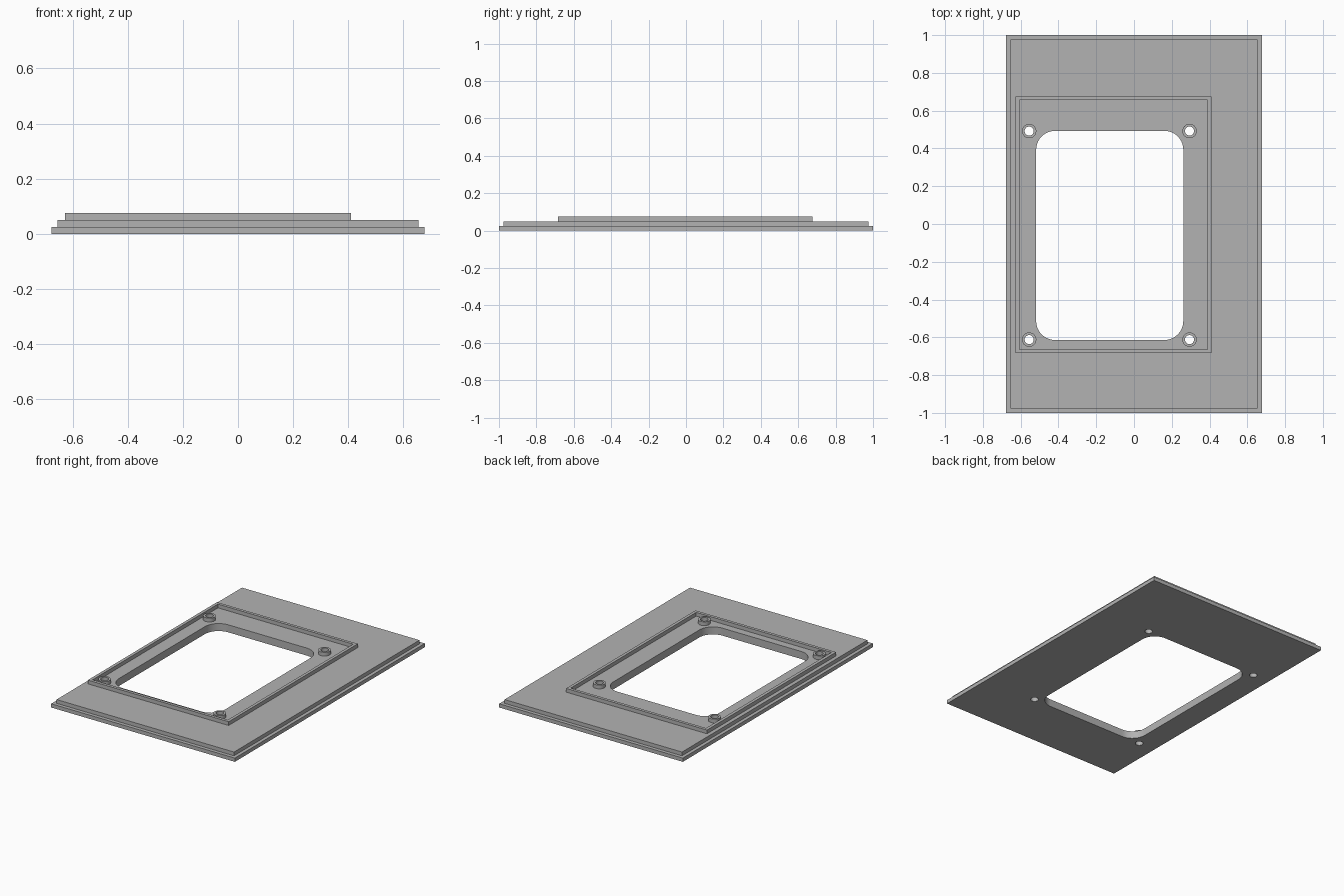
import bpy, bmesh
from math import sin, cos, pi, radians

cube = bpy.data.objects.get("Cube")
if cube:
    bpy.data.objects.remove(cube, do_unlink=True)

grey = bpy.data.materials.new("plain grey")
grey.use_nodes = True
colour = (0.45, 0.45, 0.45, 1)
grey.diffuse_color = colour
grey.node_tree.nodes["Principled BSDF"].inputs["Base Color"].default_value = colour


def rect(x0, x1, y0, y1):
    return [(x0, y0), (x1, y0), (x1, y1), (x0, y1)]


def circle(cx, cy, r, n=32):
    return [(cx + r * cos(2 * pi * i / n), cy + r * sin(2 * pi * i / n)) for i in range(n)]


def rounded(x0, x1, y0, y1, r, n=10):
    centres = rect(x0 + r, x1 - r, y0 + r, y1 - r)
    return [(cx + r * cos(pi / 2 * (k + 2 + i / n)), cy + r * sin(pi / 2 * (k + 2 + i / n)))
            for k, (cx, cy) in enumerate(centres) for i in range(n + 1)]


# Outlines seen from above
outlines = {
    "base": rect(-0.677, 0.677, -1, 1),
    "step": rect(-0.654, 0.654, -0.976, 0.976),
    "rim_outer": rect(-0.628, 0.41, -0.684, 0.676),
    "rim_inner": rect(-0.607, 0.39, -0.664, 0.656),
    "window": rounded(-0.518, 0.261, -0.614, 0.493, 0.1),
}
bosses, holes = [], []
for i, (x, y) in enumerate(rect(-0.555, 0.294, -0.612, 0.492)):
    bosses.append(f"boss{i}")
    holes.append(f"hole{i}")
    outlines[bosses[i]] = circle(x, y, 0.038)
    outlines[holes[i]] = circle(x, y, 0.024)

BOTTOM, LEDGE, TOP, RIM = 0, 0.025, 0.05, 0.075
bm = bmesh.new()
loops = {}


def loop(name, z):
    if (name, z) not in loops:
        loops[name, z] = [bm.verts.new((x, y, z)) for x, y in outlines[name]]
    return loops[name, z]


def wall(name, z0, z1):
    a, b = loop(name, z0), loop(name, z1)
    for i in range(len(a)):
        j = (i + 1) % len(a)
        bm.faces.new((a[i], a[j], b[j], b[i]))


def flat(z, *names):
    edges = []
    for name in names:
        vs = loop(name, z)
        for a, b in zip(vs, vs[1:] + vs[:1]):
            edges.append(bm.edges.get((a, b)) or bm.edges.new((a, b)))
    bmesh.ops.triangle_fill(bm, use_beauty=True, edges=edges, normal=(0, 0, 1))


# Vertical sides
wall("base", BOTTOM, LEDGE)
wall("step", LEDGE, TOP)
wall("rim_outer", TOP, RIM)
wall("rim_inner", TOP, RIM)
wall("window", BOTTOM, TOP)
for boss, hole in zip(bosses, holes):
    wall(boss, TOP, RIM)
    wall(hole, BOTTOM, RIM)

# Horizontal surfaces
flat(BOTTOM, "base", "window", *holes)
flat(LEDGE, "base", "step")
flat(TOP, "step", "rim_outer")
flat(TOP, "rim_inner", "window", *bosses)
flat(RIM, "rim_outer", "rim_inner")
for boss, hole in zip(bosses, holes):
    flat(RIM, boss, hole)

bmesh.ops.recalc_face_normals(bm, faces=bm.faces[:])
mesh = bpy.data.meshes.new("stepped_panel")
bm.to_mesh(mesh)
bm.free()
mesh.materials.append(grey)
panel = bpy.data.objects.new("stepped_panel", mesh)
bpy.context.collection.objects.link(panel)

# Smooth the round holes and corners, keep the edges sharp
bpy.ops.object.select_all(action="DESELECT")
panel.select_set(True)
bpy.context.view_layer.objects.active = panel
bpy.ops.object.shade_smooth_by_angle(angle=radians(30))
